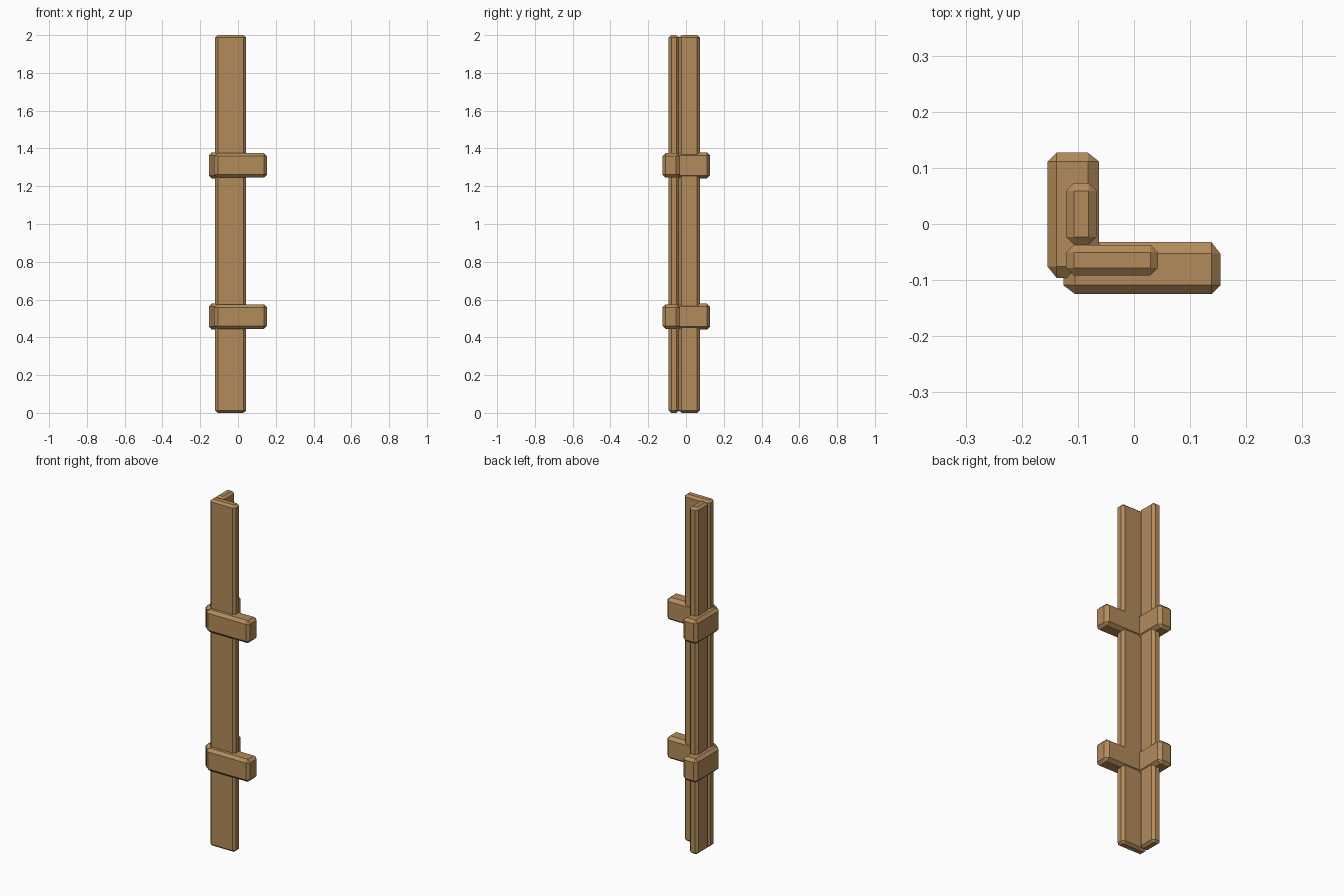
import bpy
import bmesh
from itertools import product

if "Cube" in bpy.data.objects:
    bpy.data.objects.remove(bpy.data.objects["Cube"])

wood = bpy.data.materials.new("wood")
wood.diffuse_color = (0.45, 0.26, 0.105, 1)
wood.use_nodes = True
wood.node_tree.nodes["Principled BSDF"].inputs["Base Color"].default_value = wood.diffuse_color


def chamfered_box(name, lo, hi, cut_lo, cut_hi):
    """Box with every edge chamfered; cut_lo / cut_hi are the insets per side."""
    bm = bmesh.new()
    for corner in product((0, 1), repeat=3):
        outer = [hi[i] if s else lo[i] for i, s in enumerate(corner)]
        inner = [hi[i] - cut_hi[i] if s else lo[i] + cut_lo[i]
                 for i, s in enumerate(corner)]
        for axis in range(3):
            p = inner[:]
            p[axis] = outer[axis]
            bm.verts.new(p)
    bmesh.ops.convex_hull(bm, input=bm.verts)
    bmesh.ops.dissolve_limit(bm, angle_limit=0.01, verts=bm.verts, edges=bm.edges)
    bmesh.ops.recalc_face_normals(bm, faces=bm.faces)
    mesh = bpy.data.meshes.new(name)
    bm.to_mesh(mesh)
    bm.free()
    mesh.materials.append(wood)
    obj = bpy.data.objects.new(name, mesh)
    bpy.context.collection.objects.link(obj)
    return obj


# Two upright planks forming an L-shaped corner post
c = (0.014, 0.014, 0.012)
chamfered_box("front_plank", (-0.121, -0.092, 0), (0.043, -0.037, 2), c, c)
chamfered_box("side_plank", (-0.121, -0.037, 0), (-0.067, 0.073, 2), c, c)

# Two pairs of cross blocks wrapped around the planks
for label, z in (("lower", 0.51), ("upper", 1.31)):
    chamfered_box(label + "_front_block",
                  (-0.126, -0.125, z - 0.065), (0.154, -0.032, z + 0.065),
                  (0.021, 0.016, 0.016), (0.016, 0.021, 0.016))
    chamfered_box(label + "_side_block",
                  (-0.154, -0.096, z - 0.069), (-0.062, 0.127, z + 0.069),
                  (0.016, 0.02, 0.016), (0.02, 0.016, 0.016))
